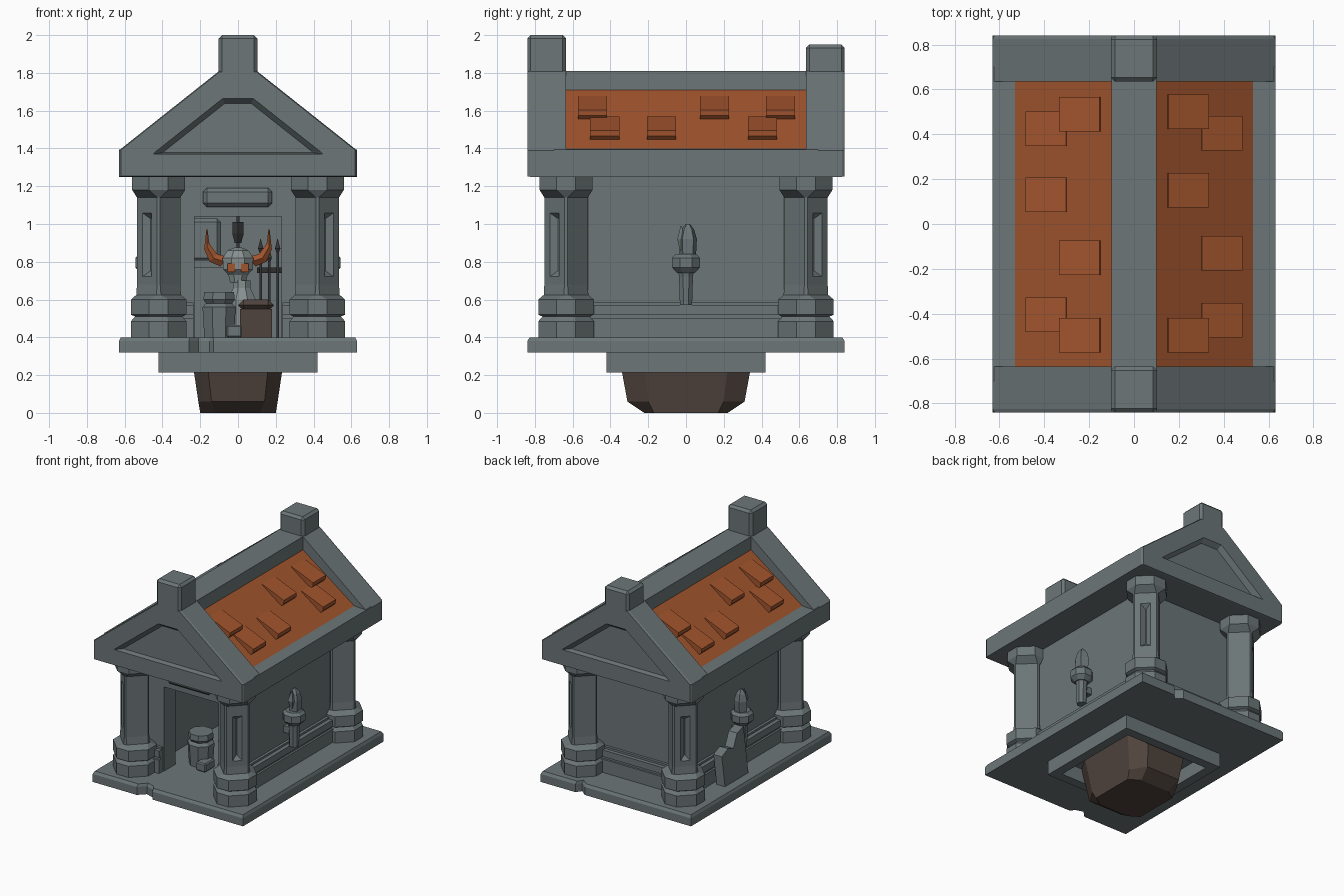
import bpy, bmesh, math
from mathutils import Vector, Matrix

if "Cube" in bpy.data.objects:
    bpy.data.objects.remove(bpy.data.objects["Cube"], do_unlink=True)


def material(name, r, g, b):
    m = bpy.data.materials.new(name)
    m.use_nodes = True
    m.diffuse_color = (r, g, b, 1)
    bsdf = m.node_tree.nodes["Principled BSDF"]
    bsdf.inputs["Base Color"].default_value = (r, g, b, 1)
    bsdf.inputs["Roughness"].default_value = 0.9
    return m


STONE = material("grey stone", 0.15, 0.18, 0.185)
ORANGE = material("orange tile", 0.36, 0.09, 0.027)
EARTH = material("dark brown earth", 0.08, 0.057, 0.047)
BONE = material("pale bone", 0.24, 0.28, 0.28)
IRON = material("dark iron", 0.035, 0.035, 0.035)


def finish(name, bm, mat, bevel=0):
    bmesh.ops.recalc_face_normals(bm, faces=bm.faces)
    me = bpy.data.meshes.new(name)
    bm.to_mesh(me)
    bm.free()
    me.materials.append(mat)
    ob = bpy.data.objects.new(name, me)
    bpy.context.collection.objects.link(ob)
    if bevel:
        mod = ob.modifiers.new("edge", "BEVEL")
        mod.width, mod.segments = bevel, 1
    return ob


def skin(rings, loop=False):
    """Join rings of equal length with quads; cap the ends unless looped."""
    bm = bmesh.new()
    vs = [[bm.verts.new(p) for p in r] for r in rings]
    n = len(vs[0])
    pairs = list(zip(vs, vs[1:])) + ([(vs[-1], vs[0])] if loop else [])
    for a, b in pairs:
        for i in range(n):
            j = (i + 1) % n
            bm.faces.new((a[i], a[j], b[j], b[i]))
    if not loop:
        bm.faces.new(vs[0][::-1])
        bm.faces.new(vs[-1])
    return bm


def box(name, x0, x1, y0, y1, z0, z1, mat=STONE, bevel=0):
    rings = [[(x0, y0, z), (x1, y0, z), (x1, y1, z), (x0, y1, z)] for z in (z0, z1)]
    return finish(name, skin(rings), mat, bevel)


def flat(pts, z, s=1):
    return [(x * s, y * s, z) for x, y in pts]


def upright(pts, y, s=1, zc=1.44):
    return [(x * s, y, zc + (z - zc) * s) for x, z in pts]


def turned(name, x, y, steps, n=8, mat=STONE):
    """Faceted post from (height, radius) steps."""
    rings = []
    for z, r in steps:
        rings.append([(x + r * math.cos((i + 0.5) * math.tau / n),
                       y + r * math.sin((i + 0.5) * math.tau / n), z) for i in range(n)])
    return finish(name, skin(rings), mat)


def octagon(a, b):
    return [(a, -b), (a, b), (b, a), (-b, a), (-a, b), (-a, -b), (-b, -a), (b, -a)]


# Floor slab with two chipped edges
slab = [(-0.63, -0.84), (-0.26, -0.84), (-0.21, -0.79), (-0.15, -0.81), (-0.13, -0.84),
        (0.63, -0.84), (0.63, 0.84), (0.34, 0.84), (0.31, 0.8), (0.26, 0.84), (-0.63, 0.84)]
finish("floor_slab", skin([flat(slab, 0.32), flat(slab, 0.38), flat(slab, 0.4, 0.985)]), STONE)

# Open frame below the slab, with the earth plug inside
sq = [(-1, -1), (1, -1), (1, 1), (-1, 1)]
finish("under_frame", skin([flat(sq, 0.215, 0.42), flat(sq, 0.33, 0.42),
                            flat(sq, 0.33, 0.35), flat(sq, 0.215, 0.35)], True), STONE)


def plug(z, w, e, l, m):
    return [(w, -m, z), (w, m, z), (e, l, z), (-e, l, z),
            (-w, m, z), (-w, -m, z), (-e, -l, z), (e, -l, z)]


finish("earth_plug", skin([plug(0, 0.2, 0.12, 0.22, 0.17), plug(0.06, 0.21, 0.14, 0.31, 0.2),
                           plug(0.33, 0.25, 0.17, 0.36, 0.23)]), EARTH)

# Walls, plinth courses and doorway
for s, side in ((1, "left"), (-1, "right")):
    def across(name, a, b, *rest):
        box(side + name, min(s * a, s * b), max(s * a, s * b), *rest)
    across("_wall", 0.35, 0.4, -0.56, 0.56, 0.4, 1.26)
    across("_front_wall", 0.23, 0.4, -0.56, -0.42, 0.4, 1.26)
    for d, z0, z1 in ((0.05, 0.4, 0.5), (0.035, 0.5, 0.52), (0.05, 0.52, 0.57), (0.02, 0.57, 0.585)):
        across("_plinth", 0.38, 0.4 + d, -0.56 - d, 0.56 + d, z0, z1)
        across("_front_plinth", 0.235, 0.4, -0.56 - d, -0.5, z0, z1)
box("door_lintel", -0.23, 0.23, -0.56, -0.42, 1.04, 1.26)
box("back_wall", -0.4, 0.4, 0.5, 0.56, 0.4, 1.26)
for d, z0, z1 in ((0.05, 0.4, 0.5), (0.035, 0.5, 0.52), (0.05, 0.52, 0.57), (0.02, 0.57, 0.585)):
    box("back_plinth", -0.4, 0.4, 0.5, 0.56 + d, z0, z1)
box("name_plate", -0.185, 0.18, -0.6, -0.55, 1.09, 1.19, STONE, 0.02)

# Corner columns, turned so a recessed panel faces each corner
profile = [(0.4, 0.147, 0.05), (0.485, 0.147, 0.05), (0.51, 0.125, 0.045), (0.52, 0.147, 0.05),
           (0.6, 0.147, 0.05), (0.625, 0.118, 0.012), (0.68, 0.115, 0.008), (1.1, 0.115, 0.008),
           (1.14, 0.115, 0.008), (1.18, 0.14, 0.05), (1.26, 0.14, 0.05)]
for k in range(4):
    bm = skin([flat(octagon(a, b), z) for z, a, b in profile])
    bmesh.ops.recalc_face_normals(bm, faces=bm.faces)
    panel = [f for f in bm.faces if f.normal.dot(Vector((1, 1, 0))) > 1.4
             and 0.85 < f.calc_center_median().z < 0.93]
    bmesh.ops.inset_individual(bm, faces=panel, thickness=0.042, use_even_offset=True)
    bmesh.ops.inset_individual(bm, faces=panel, thickness=0.03, depth=-0.03, use_even_offset=True)
    sx, sy = ((1, 1), (-1, 1), (-1, -1), (1, -1))[k]
    bm.transform(Matrix.Translation((0.42 * sx, 0.635 * sy, 0)) @ Matrix.Rotation(k * math.pi / 2, 4, "Z"))
    finish("corner_column", bm, STONE)

# Roof body: eaves, sunken orange slopes and ridge beam
half = [(0.63, 1.25), (0.63, 1.395), (0.53, 1.4), (0.1, 1.71), (0.1, 1.81)]
roof_pts = half + [(-x, z) for x, z in half[::-1]]
roof = finish("roof", skin([upright(roof_pts, -0.7), upright(roof_pts, 0.7)]), STONE)
roof.data.materials.append(ORANGE)
for f in roof.data.polygons:
    if 0.2 < abs(f.center.x) < 0.45 and f.normal.z > 0.3:
        f.material_index = 1

# Gable ends with recessed triangles, and the posts on top
gable = [(-0.63, 1.25), (0.63, 1.25), (0.63, 1.39), (0.1, 1.81), (-0.1, 1.81), (-0.63, 1.39)]
recess = [(-0.45, 1.37), (0.45, 1.37), (0.44, 1.38), (0.08, 1.665), (-0.08, 1.665), (-0.44, 1.38)]
for s, top, side in ((-1, 2.0, "front"), (1, 1.95, "back")):
    finish(side + "_gable", skin([
        upright(gable, 0.635 * s), upright(gable, 0.825 * s), upright(gable, 0.84 * s, 0.985),
        upright(recess, 0.84 * s), upright(recess, 0.805 * s, 0.88)]), STONE)
    y0, y1 = sorted((0.635 * s, 0.84 * s))
    box(side + "_gable_post", -0.103, 0.103, y0, y1, 1.78, top, STONE, 0.018)

# Raised roof tiles: wedges that lift at the lower end
slope = Vector((0.43, 0, -0.31)).normalized()
lift = Vector((0.31, 0, 0.43)).normalized()
tiles = {1: [(0, 0.5), (1, 0.405), (0, 0.15), (1, -0.13), (1, -0.43), (0, -0.495)],
         -1: [(0, 0.49), (1, 0.425), (1, 0.13), (0, -0.15), (1, -0.405), (0, -0.495)]}
for s, spots in tiles.items():
    for row, y in spots:
        start = Vector((0.15 + 0.15 * row, 0, 1.674 - 0.108 * row))
        ends = [start - lift * 0.01, start + slope * 0.2 - lift * 0.01,
                start + slope * 0.205 + lift * 0.025, start + slope * 0.19 + lift * 0.05,
                start + lift * 0.005]
        rings = [[(p.x * s, y + d, p.z) for p in ends] for d in (-0.077, 0.077)]
        finish("roof_tile", skin(rings), ORANGE)

# Wall torches with stone flames
for s in (1, -1):
    x = 0.47 * s
    turned("torch_handle", x, 0, [(0.57, 0.035), (0.72, 0.04), (0.76, 0.045)])
    turned("torch_bowl", x, 0, [(0.74, 0.05), (0.77, 0.08), (0.82, 0.08), (0.84, 0.06)])
    turned("torch_flame", x, 0.01, [(0.83, 0.045), (0.92, 0.05), (0.97, 0.035), (1.0, 0.012)], 5)
    turned("flame_tongue", x, -0.025, [(0.86, 0.01), (0.92, 0.03), (0.99, 0.004)], 4)
    box("torch_bracket", min(0.39 * s, x), max(0.39 * s, x), -0.025, 0.025, 0.66, 0.71)

# Broken headstone leaning on the outer wall
stone = [(0.04, 0.4), (0.32, 0.4), (0.32, 0.62), (0.24, 0.65), (0.18, 0.63), (0.12, 0.72), (0.04, 0.74)]
finish("broken_headstone", skin([[(x - 0.12 * (0.74 - z), y, z) for y, z in stone]
                                 for x in (-0.51, -0.44)]), STONE)

# Interior: urn, coffin, stacked blocks
turned("urn", -0.1, -0.3, [(0.4, 0.085), (0.56, 0.095), (0.58, 0.075), (0.6, 0.09), (0.64, 0.085)])
box("urn_step", -0.06, 0.02, -0.42, -0.3, 0.4, 0.465, STONE, 0.008)
box("coffin", 0.01, 0.18, -0.25, 0.25, 0.4, 0.55, EARTH)
box("coffin_lid", 0.0, 0.19, -0.27, 0.27, 0.54, 0.6, EARTH, 0.03)
box("wall_niche", -0.35, -0.09, 0.3, 0.5, 0.8, 1.03, STONE, 0.02)
box("niche_shelf", -0.35, -0.07, 0.26, 0.5, 0.77, 0.81)

# Horned skull on a bone pedestal
turned("skull_pedestal", 0.02, 0, [(0.4, 0.08), (0.6, 0.08), (0.66, 0.05), (0.7, 0.05)], 8, BONE)
turned("skull", 0, 0, [(0.69, 0.045), (0.73, 0.055), (0.76, 0.085), (0.82, 0.088), (0.86, 0.06), (0.875, 0.02)], 8, BONE)
for s in (-1, 1):
    box("eye_socket", s * 0.035 - 0.02, s * 0.035 + 0.02, -0.086, -0.07, 0.745, 0.79, ORANGE)
    path = [(0.07, 0.8, 0.024), (0.13, 0.82, 0.02), (0.165, 0.88, 0.014), (0.165, 0.97, 0.003)]
    rings = [[(s * (x + r * math.cos(i * 1.5708)), r * math.sin(i * 1.5708), z - r * math.cos(i * 1.5708))
              for i in range(4)] for x, z, r in path]
    finish("horn", skin(rings), ORANGE)
turned("hanging_chain", 0, 0.02, [(0.87, 0.012), (1.25, 0.012)], 4, IRON)
turned("hanging_lantern", 0, 0.02, [(0.9, 0.02), (0.95, 0.035), (1.01, 0.035)], 6, IRON)

# Spiked iron fence
for i in range(5):
    x, y, h = 0.12 + 0.045 * i, 0.42 - 0.05 * i, 0.92 - 0.05 * (i % 2)
    turned("fence_bar", x, y, [(0.4, 0.009), (h - 0.07, 0.009), (h - 0.05, 0.02), (h, 0.002)], 4, IRON)
finish("fence_rail", skin([[(0.1, 0.44, z), (0.32, 0.2, z), (0.32, 0.22, z), (0.1, 0.46, z)]
                           for z in (0.74, 0.77)]), IRON)
